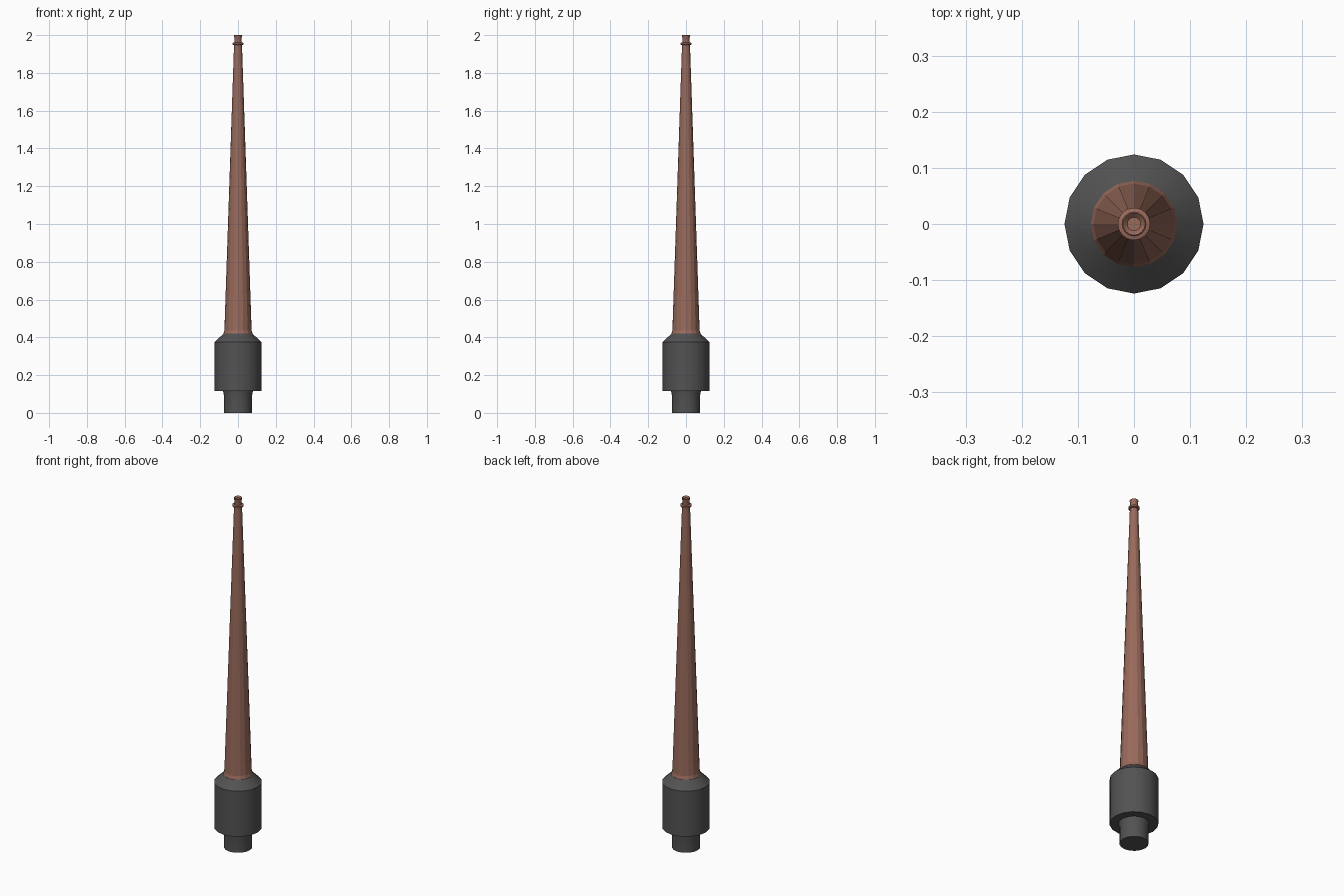
import bpy, bmesh, math

if "Cube" in bpy.data.objects:
    bpy.data.objects.remove(bpy.data.objects["Cube"])

SIDES = 16

def material(name, rgb):
    m = bpy.data.materials.new(name)
    m.diffuse_color = (*rgb, 1)
    m.use_nodes = True
    m.node_tree.nodes["Principled BSDF"].inputs["Base Color"].default_value = m.diffuse_color
    return m

dark = material("dark grey", (0.085, 0.085, 0.085))
brown = material("copper brown", (0.32, 0.145, 0.105))

def lathe(name, profile, mat, smooth=True):
    """Spin (radius, height) points round z, bottom to top, and cap both ends."""
    bm = bmesh.new()
    rings = []
    for r, z in profile:
        rings.append([bm.verts.new((r * math.cos(i * math.tau / SIDES),
                                    r * math.sin(i * math.tau / SIDES), z))
                      for i in range(SIDES)])
    for a, b in zip(rings, rings[1:]):
        for i in range(SIDES):
            j = (i + 1) % SIDES
            bm.faces.new((a[i], a[j], b[j], b[i]))
    bm.faces.new(rings[0][::-1])
    bm.faces.new(rings[-1])
    me = bpy.data.meshes.new(name)
    bm.to_mesh(me)
    bm.free()
    me.materials.append(mat)
    ob = bpy.data.objects.new(name, me)
    bpy.context.collection.objects.link(ob)
    if smooth:
        bpy.ops.object.select_all(action='DESELECT')
        ob.select_set(True)
        bpy.context.view_layer.objects.active = ob
        bpy.ops.object.shade_smooth_by_angle(angle=math.radians(30))
    return ob

# Mounting stub, slightly flared under the housing
lathe("mounting_stub", [(0.074, 0), (0.074, 0.09), (0.079, 0.116)], dark)

# Thick housing with a chamfered shoulder
lathe("housing", [(0.124, 0.115), (0.124, 0.375), (0.076, 0.42)], dark)

# Tapered rod with a small foot flare
lathe("tapered_rod", [(0.077, 0.415), (0.077, 0.421), (0.072, 0.437), (0.021, 1.95)], brown, smooth=False)

# Collar near the tip
lathe("tip_collar", [(0.021, 1.947), (0.029, 1.95), (0.029, 1.959), (0.021, 1.962)], brown)

# Tip with a waisted neck and a shallow dished top
lathe("tip", [(0.020, 1.955), (0.019, 1.985), (0.022, 1.992), (0.022, 1.998),
              (0.020, 2.0), (0.012, 1.992)], brown)
